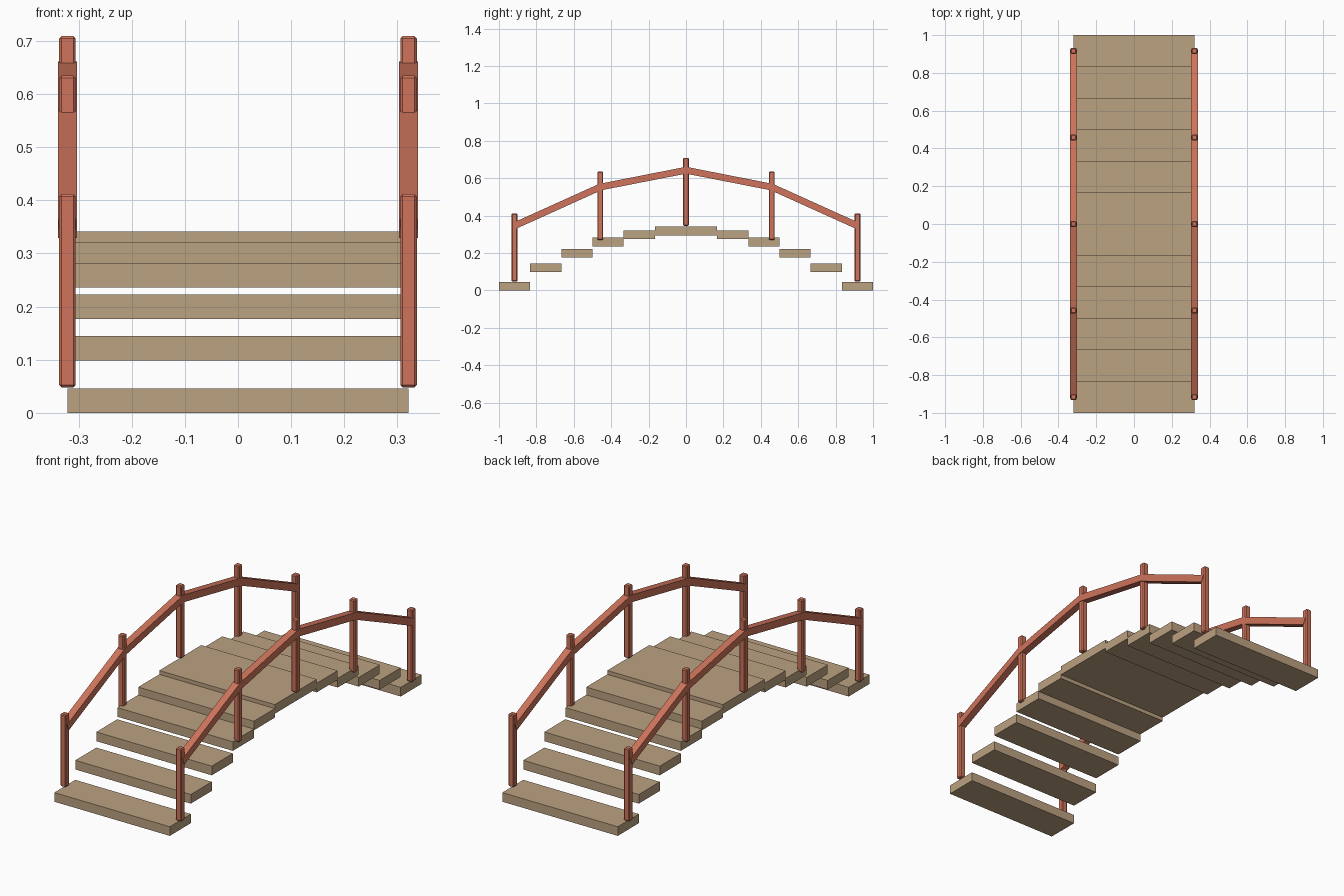
import bpy, bmesh
from mathutils import Vector

cube = bpy.data.objects.get("Cube")
if cube:
    bpy.data.objects.remove(cube, do_unlink=True)


def material(name, rgb):
    mat = bpy.data.materials.new(name)
    mat.use_nodes = True
    colour = (*rgb, 1.0)
    mat.diffuse_color = colour
    mat.node_tree.nodes["Principled BSDF"].inputs["Base Color"].default_value = colour
    return mat


wood = material("tan wood", (0.5, 0.36, 0.22))
paint = material("red paint", (0.62, 0.175, 0.105))

SIDE = 0.321          # half width of the deck and offset of the railings
STEP = 1 / 6          # depth of one board
THICK = 0.046
RISE = 0.2975


def arch(y):
    """Height of a board's underside along the bridge."""
    return RISE * (1 - (y / (1 - STEP / 2)) ** 2)


def add_object(name, bm, mat):
    bmesh.ops.recalc_face_normals(bm, faces=bm.faces)
    mesh = bpy.data.meshes.new(name)
    bm.to_mesh(mesh)
    bm.free()
    mesh.materials.append(mat)
    obj = bpy.data.objects.new(name, mesh)
    bpy.context.collection.objects.link(obj)
    return obj


def box(name, centre, size, mat, bevel=0):
    bm = bmesh.new()
    bmesh.ops.create_cube(bm, size=1)
    bmesh.ops.scale(bm, vec=size, verts=bm.verts)
    bmesh.ops.translate(bm, vec=centre, verts=bm.verts)
    if bevel:
        bmesh.ops.bevel(bm, geom=bm.edges[:], offset=bevel, segments=1,
                        affect='EDGES')
    return add_object(name, bm, mat)


def rail(name, x, path, width, mat):
    """Square beam swept along (y, z) points with mitred joints."""
    bm = bmesh.new()
    points = [Vector(p) for p in path]
    half = width / 2
    rings = []
    for i, p in enumerate(points):
        before = (p - points[max(i - 1, 0)]).normalized()
        after = (points[min(i + 1, len(points) - 1)] - p).normalized()
        along = (before + after).normalized()
        normal = Vector((-along.y, along.x))
        reach = half / max(along.dot(after), along.dot(before))
        up, down = p + normal * reach, p - normal * reach
        corners = ((-half, down), (half, down), (half, up), (-half, up))
        rings.append([bm.verts.new((x + dx, q.x, q.y)) for dx, q in corners])
    for a, b in zip(rings, rings[1:]):
        for j in range(4):
            k = (j + 1) % 4
            bm.faces.new((a[j], a[k], b[k], b[j]))
    bm.faces.new(rings[0])
    bm.faces.new(rings[-1])
    return add_object(name, bm, mat)


# Stepped deck: one wide centre board, then five boards down each end
box("centre_board", (0, 0, arch(STEP / 2) + THICK / 2),
    (2 * SIDE, 2 * STEP, THICK), wood)
for end, sign in (("front", -1), ("back", 1)):
    for i in range(1, 6):
        y = sign * (i + 0.5) * STEP
        box(f"{end}_board_{i}", (0, y, arch(y) + THICK / 2),
            (2 * SIDE, STEP, THICK), wood)

# Railings: bevelled posts and a bent handrail on each side
END = 1 - STEP / 2
POST = 0.031
POST_HEIGHT = 0.364
rail_path = [(-END, 0.346), (-END / 2, 0.553), (0, 0.643),
             (END / 2, 0.553), (END, 0.346)]
for side, sign in (("left", 1), ("right", -1)):
    x = sign * SIDE
    for i, (y, _) in enumerate(rail_path):
        foot = arch(y) + THICK + 0.002
        box(f"{side}_post_{i + 1}", (x, y, foot + POST_HEIGHT / 2),
            (POST, POST, POST_HEIGHT), paint, bevel=0.0045)
    rail(f"{side}_handrail", x, rail_path, 0.036, paint)
